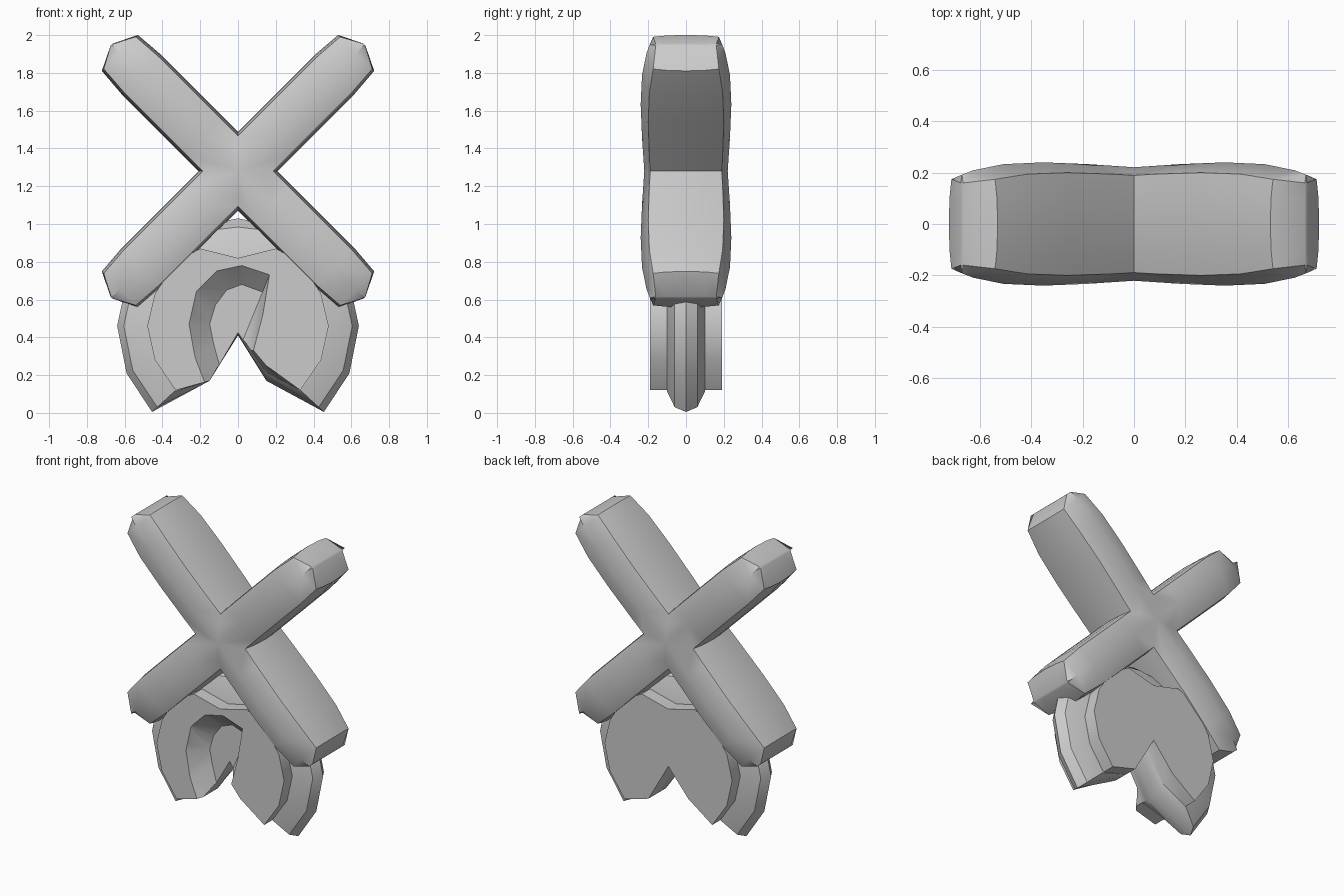
import bpy, bmesh, math
from mathutils import Matrix

if "Cube" in bpy.data.objects:
    bpy.data.objects.remove(bpy.data.objects["Cube"])


def make_object(name, bm):
    bmesh.ops.recalc_face_normals(bm, faces=bm.faces)
    mesh = bpy.data.meshes.new(name)
    bm.to_mesh(mesh)
    bm.free()
    obj = bpy.data.objects.new(name, mesh)
    bpy.context.collection.objects.link(obj)
    return obj


def loft(name, rings):
    # skin a list of equal-length closed rings and cap both ends
    bm = bmesh.new()
    loops = [[bm.verts.new(p) for p in r] for r in rings]
    n = len(loops[0])
    for a, b in zip(loops, loops[1:]):
        for i in range(n):
            j = (i + 1) % n
            bm.faces.new((a[i], a[j], b[j], b[i]))
    caps = [bm.faces.new(loops[0]), bm.faces.new(loops[-1])]
    bmesh.ops.triangulate(bm, faces=caps)
    return make_object(name, bm)


def boolean(obj, other, operation):
    m = obj.modifiers.new("boolean", 'BOOLEAN')
    m.operation, m.solver, m.object = operation, 'EXACT', other
    bpy.ops.object.select_all(action='DESELECT')
    bpy.context.view_layer.objects.active = obj
    obj.select_set(True)
    bpy.ops.object.modifier_apply(modifier=m.name)
    bpy.data.objects.remove(other)


def smooth(obj, angle):
    bpy.ops.object.select_all(action='DESELECT')
    bpy.context.view_layer.objects.active = obj
    obj.select_set(True)
    bpy.ops.object.shade_smooth_by_angle(angle=math.radians(angle))


# crossed bars: bulging section swept along each diagonal
SECTION = [(.148, 0), (.143, .12), (.132, .2), (0, .24), (-.132, .2), (-.143, .12),
           (-.148, 0), (-.143, -.12), (-.132, -.2), (0, -.24), (.132, -.2), (.143, -.12)]
HALF = [(0, 1, .92), (.25, 1, .97), (.5, 1, 1), (.72, 1, .97), (.885, .91, .87), (.947, .05, .8)]
STATIONS = [(-t, w, d) for t, w, d in reversed(HALF[1:])] + HALF


def bar(name, degrees):
    obj = loft(name, [[(t, d * y, w * p) for p, y in SECTION] for t, w, d in STATIONS])
    obj.data.transform(Matrix.Translation((0, 0, 1.28)) @ Matrix.Rotation(math.radians(degrees), 4, 'Y'))
    return obj


cross = bar("crossed_bars", 45)
boolean(cross, bar("second_bar", -45), 'UNION')
smooth(cross, 40)

# lobed base: outline shrinks from the outer rim to the raised inner plate
INNER = [(0, .43), (.15, .17), (.33, .12), (.44, .28), (.48, .46),
         (.44, .63), (.33, .80), (.2, .87), (0, .82)]
OUTER = [(0, .41), (.15, .17), (.455, .005), (.59, .21), (.64, .46),
         (.61, .60), (.48, .84), (.25, .98), (0, 1.03)]
LEVELS = [(-.19, 0), (-.101, 0), (-.1, .06), (-.06, .78), (0, 1),
          (.06, .78), (.1, .06), (.101, 0), (.19, 0)]


def outline(y, f):
    half = [(a[0] + (b[0] - a[0]) * f, a[1] + (b[1] - a[1]) * f) for a, b in zip(INNER, OUTER)]
    ring = []
    for side, pts in ((1, half), (-1, half[-2:0:-1])):
        for x, z in pts:
            # the foot slopes up toward one face on each side
            if x == .15:
                z += max(0, -side * y) / .19 * .08
            ring.append((side * x, y, z))
    return ring


base = loft("lobed_base", [outline(y, f) for y, f in LEVELS])

# curved recess on the front, repeated half a turn round on the back
RIM = [(-.17, .12), (-.24, .3), (-.27, .47), (-.23, .65), (-.12, .76), (.02, .79), (.17, .74)]
FLOOR = [(-.07, .15), (-.13, .37), (-.15, .47), (-.12, .57), (-.06, .65), (.02, .68), (.13, .64)]
for turn in (0, math.pi):
    bm = bmesh.new()
    points = [(x, -.2, z) for x, z in RIM] + [(x, -.09, z) for x, z in FLOOR]
    points += [(.13, -.2, .5), (.03, -.2, .12)]
    for p in points:
        bm.verts.new(p)
    bmesh.ops.convex_hull(bm, input=bm.verts)
    bm.transform(Matrix.Rotation(turn, 4, 'Z'))
    cutter = make_object("recess_cutter", bm)
    cutter.hide_render = True
    boolean(base, cutter, 'DIFFERENCE')
smooth(base, 32)
